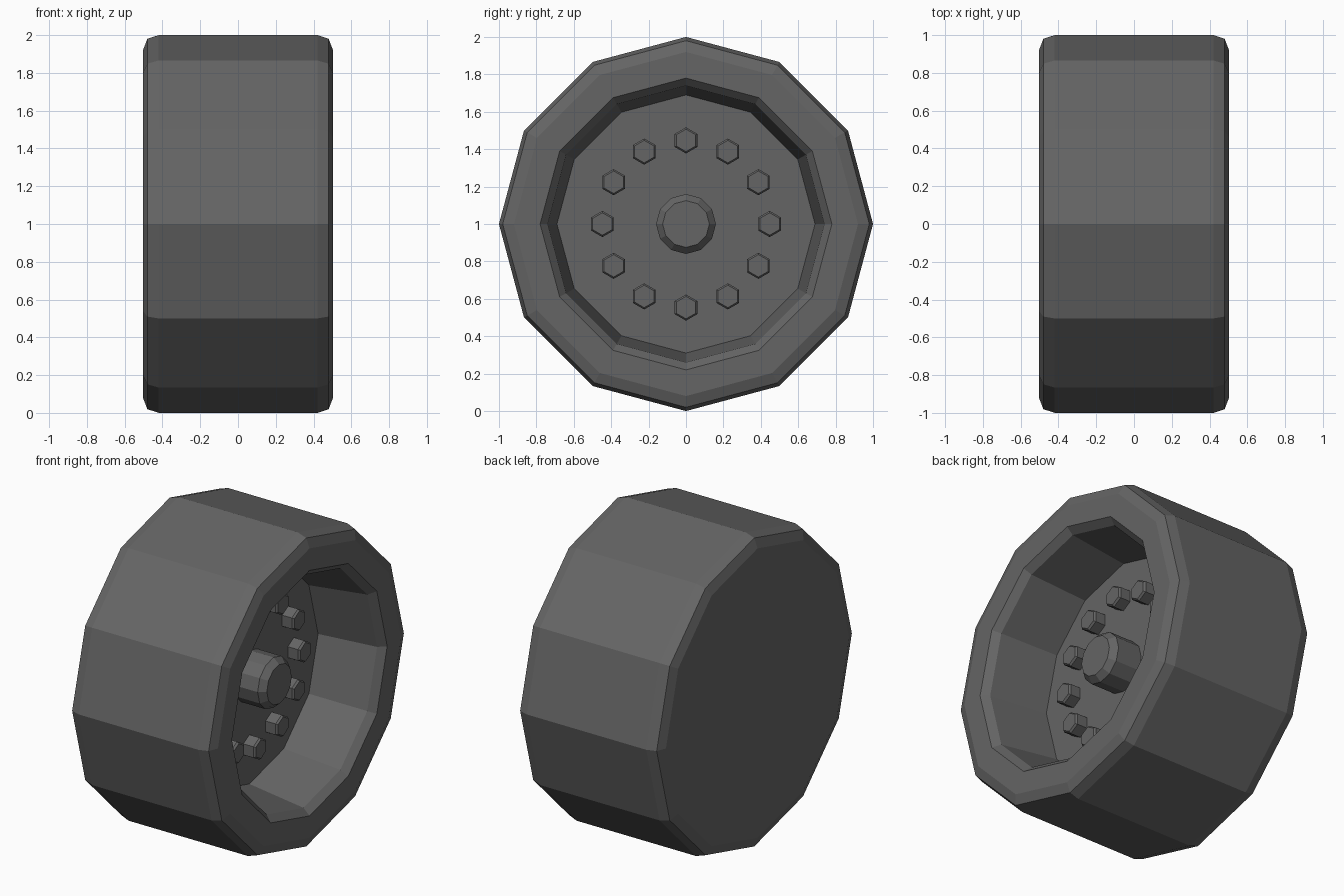
import bpy
import bmesh
from math import sin, cos, pi

cube = bpy.data.objects.get("Cube")
if cube:
    bpy.data.objects.remove(cube)

rubber = bpy.data.materials.new("dark grey")
rubber.use_nodes = True
GREY = (0.13, 0.13, 0.13, 1)
rubber.diffuse_color = GREY
rubber.node_tree.nodes["Principled BSDF"].inputs["Base Color"].default_value = GREY


def lathe(name, profile, sides, y=0, z=1):
    """Spin (x, radius) points about the axle; cap the ends that stay open."""
    bm = bmesh.new()
    rings = []
    for x, r in profile:
        angles = [2 * pi * i / sides for i in range(sides)]
        rings.append([bm.verts.new((x, y + r * sin(a), z + r * cos(a))) for a in angles])
    for a, b in zip(rings, rings[1:]):
        for i in range(sides):
            j = (i + 1) % sides
            bm.faces.new((a[i], a[j], b[j], b[i]))
    bm.faces.new(rings[0])
    bm.faces.new(rings[-1])
    bmesh.ops.recalc_face_normals(bm, faces=bm.faces)
    mesh = bpy.data.meshes.new(name)
    bm.to_mesh(mesh)
    bm.free()
    mesh.materials.append(rubber)
    obj = bpy.data.objects.new(name, mesh)
    bpy.context.collection.objects.link(obj)
    return obj


PLATE = 0.08  # depth of the recessed hub plate

# Tyre with rounded shoulders, closed back and a dished hub on the left
shoulder = [(0.42, 1), (0.48, 0.98), (0.503, 0.92)]
back = [(-x, r) for x, r in reversed(shoulder)]
dish = [(0.503, 0.78), (0.46, 0.74), (PLATE, 0.69)]
lathe("wheel", back + shoulder + dish, 12)

# Axle cap in the middle of the hub
lathe("axle_cap", [(PLATE - 0.02, 0.16), (0.25, 0.16), (0.29, 0.125)], 12)

# Ring of hexagonal wheel bolts
for i in range(12):
    a = 2 * pi * i / 12
    lathe(f"bolt_{i + 1}", [(PLATE - 0.02, 0.07), (0.15, 0.07), (0.162, 0.06)], 6,
          0.447 * sin(a), 1 + 0.447 * cos(a))
